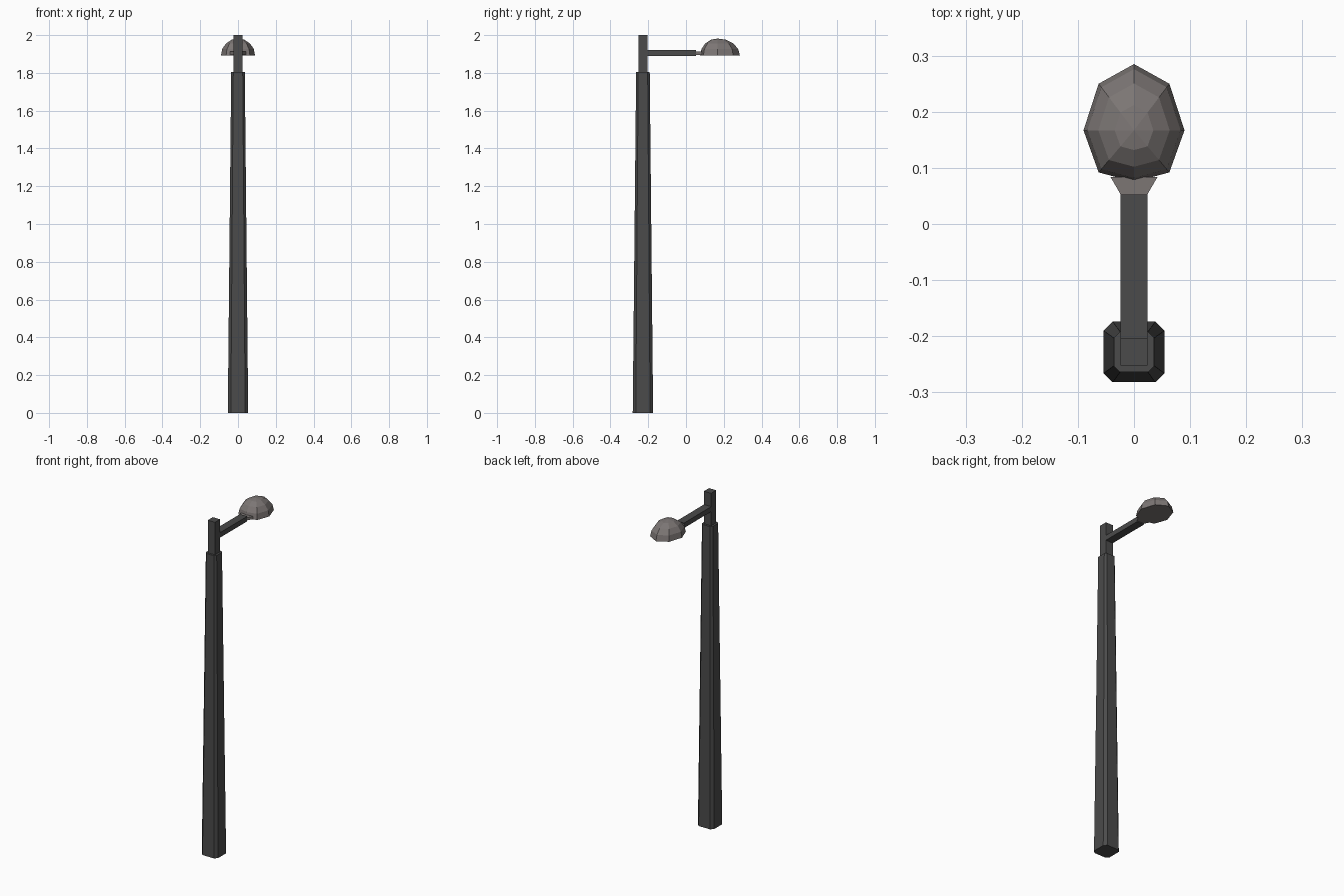
import bpy, bmesh
from math import sin, cos, radians

if "Cube" in bpy.data.objects:
    bpy.data.objects.remove(bpy.data.objects["Cube"])


def material(name, rgb):
    m = bpy.data.materials.new(name)
    m.diffuse_color = (*rgb, 1)
    m.use_nodes = True
    m.node_tree.nodes["Principled BSDF"].inputs["Base Color"].default_value = m.diffuse_color
    return m


dark = material("dark_metal", (0.07, 0.07, 0.07))
warm = material("warm_grey", (0.20, 0.18, 0.175))


def loft(name, rings, mat, tip=None):
    """Skin stacked rings of equal length; cap the start, and cap or point the end."""
    bm = bmesh.new()
    vs = [[bm.verts.new(p) for p in ring] for ring in rings]
    n = len(vs[0])
    for a, b in zip(vs, vs[1:]):
        for i in range(n):
            j = (i + 1) % n
            bm.faces.new((a[i], a[j], b[j], b[i]))
    bm.faces.new(vs[0][::-1])
    if tip:
        t = bm.verts.new(tip)
        for i in range(n):
            bm.faces.new((vs[-1][i], vs[-1][(i + 1) % n], t))
    else:
        bm.faces.new(vs[-1])
    bmesh.ops.recalc_face_normals(bm, faces=bm.faces)
    me = bpy.data.meshes.new(name)
    bm.to_mesh(me)
    bm.free()
    me.materials.append(mat)
    ob = bpy.data.objects.new(name, me)
    bpy.context.collection.objects.link(ob)
    return ob


def rect_z(x, y0, y1, z):
    return [(-x, y0, z), (x, y0, z), (x, y1, z), (-x, y1, z)]


def rect_y(x, y, z0, z1):
    return [(-x, y, z0), (x, y, z0), (x, y, z1), (-x, y, z1)]


POLE_Y = -0.228


def chamfered(r, c, z):
    k = r - c
    pts = [(k, -r), (r, -k), (r, k), (k, r), (-k, r), (-r, k), (-r, -k), (-k, -r)]
    return [(x, POLE_Y + y, z) for x, y in pts]


# Tapered pole with chamfered corners, and the square post on top
loft("pole", [chamfered(0.054, 0.016, 0), chamfered(0.036, 0.011, 1.805)], dark)
loft("top_post", [rect_z(0.024, -0.252, -0.204, z) for z in (1.805, 2.0)], dark)

# Horizontal arm and the flared neck joining it to the lamp
loft("arm", [rect_y(0.024, y, 1.89, 1.92) for y in (-0.204, 0.053)], dark)
loft("neck", [rect_y(0.024, 0.053, 1.896, 1.912),
              rect_y(0.042, 0.084, 1.896, 1.912)], warm)

# Lamp head: egg-shaped eight-sided dome with a flat underside
CY, CZ, H = 0.167, 1.893, 0.089
rim = [(0.09, 0), (0.063, 0.083), (0, 0.118), (-0.063, 0.083),
       (-0.09, 0), (-0.063, -0.075), (0, -0.092), (0.063, -0.075)]
rings = []
for deg in (0, 22.5, 45, 67.5):
    s, z = cos(radians(deg)), CZ + H * sin(radians(deg))
    rings.append([(x * s, CY + y * s, z) for x, y in rim])
loft("lamp_head", rings, warm, tip=(0, CY, CZ + H))
